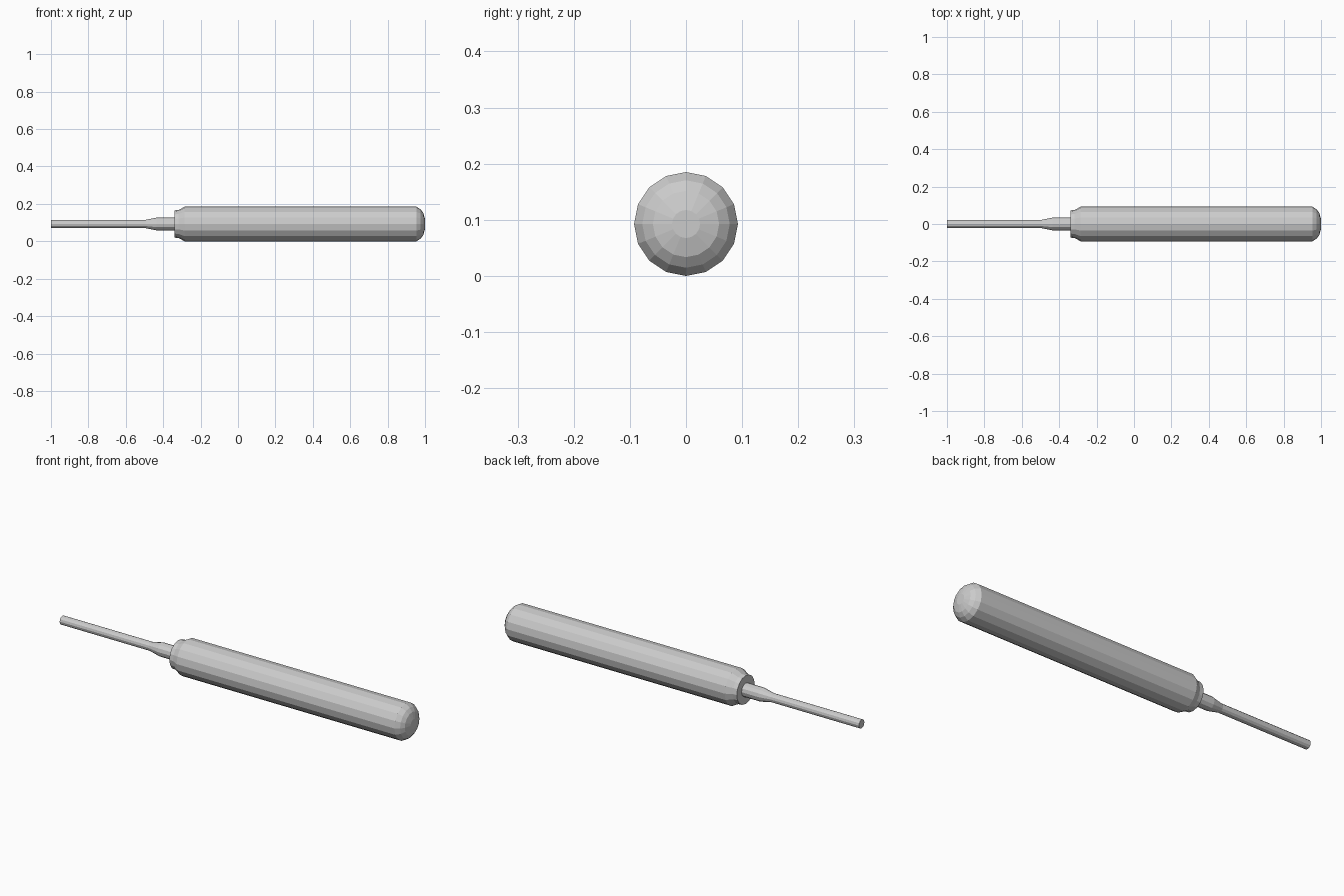
import bpy, bmesh
from math import cos, sin, tau

cube = bpy.data.objects.get("Cube")
if cube:
    bpy.data.objects.remove(cube, do_unlink=True)

AXIS_Z = 0.0925

grey = bpy.data.materials.new("light_grey")
grey.use_nodes = True
colour = (0.6, 0.6, 0.6, 1.0)
grey.diffuse_color = colour
grey.node_tree.nodes["Principled BSDF"].inputs["Base Color"].default_value = colour


def turned_part(name, profile, sides):
    """Turn (x, radius) points around the long axis and close both ends."""
    bm = bmesh.new()
    rings = []
    for x, r in profile:
        rings.append([bm.verts.new((x, r * sin(tau * i / sides), AXIS_Z + r * cos(tau * i / sides)))
                      for i in range(sides)])
    for a, b in zip(rings, rings[1:]):
        for i in range(sides):
            j = (i + 1) % sides
            bm.faces.new((a[i], a[j], b[j], b[i]))
    bm.faces.new(rings[0])
    bm.faces.new(rings[-1])
    bmesh.ops.recalc_face_normals(bm, faces=bm.faces)
    mesh = bpy.data.meshes.new(name)
    bm.to_mesh(mesh)
    bm.free()
    mesh.materials.append(grey)
    obj = bpy.data.objects.new(name, mesh)
    bpy.context.collection.objects.link(obj)
    return obj


# Faceted grip: stepped neck, straight body, domed end
turned_part("handle", [(-0.34, 0.073), (-0.318, 0.075), (-0.285, 0.0925), (0.955, 0.0925),
                       (0.977, 0.078), (0.991, 0.059), (1.0, 0.025)], 16)

# Thin rod that swells into a collar and enters the handle
turned_part("shaft", [(-1.0, 0.022), (-0.495, 0.022), (-0.435, 0.034), (-0.33, 0.034)], 12)
